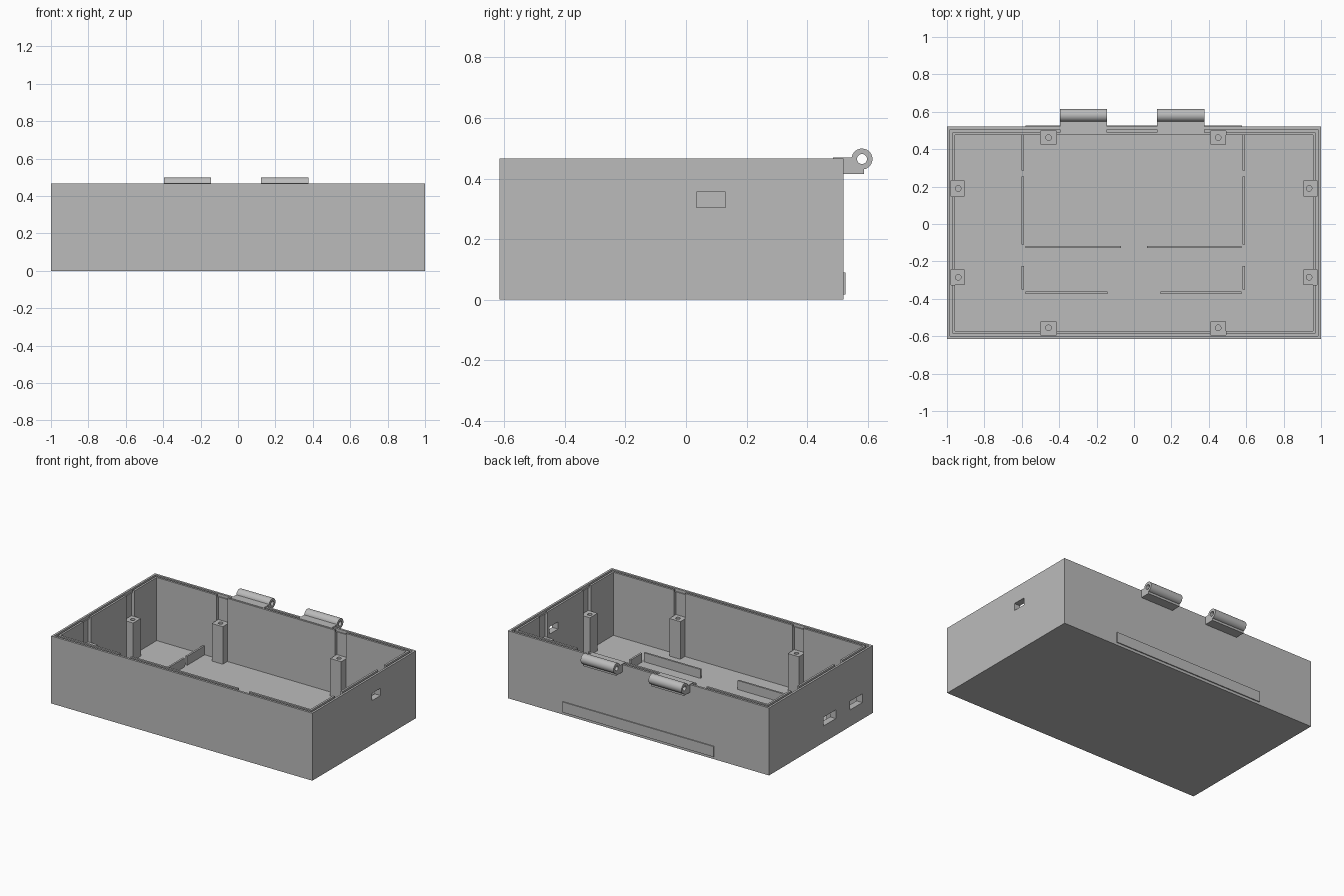
import bpy, bmesh, math
from mathutils import Matrix, Vector

if "Cube" in bpy.data.objects:
    bpy.data.objects.remove(bpy.data.objects["Cube"])

grey = bpy.data.materials.new("plain_grey")
grey.use_nodes = True
colour = (0.5, 0.5, 0.5, 1)
grey.diffuse_color = colour
grey.node_tree.nodes["Principled BSDF"].inputs["Base Color"].default_value = colour

FRONT, BACK, HEIGHT, FLOOR, WALL = -0.615, 0.52, 0.467, 0.03, 0.044
POST_TOP = 0.29


def add_box(bm, x0, x1, y0, y1, z0, z1):
    size = Matrix.Diagonal((x1 - x0, y1 - y0, z1 - z0, 1))
    centre = Vector((x0 + x1, y0 + y1, z0 + z1)) / 2
    bmesh.ops.create_cube(bm, size=1, matrix=Matrix.Translation(centre) @ size)


def finish(name, bm):
    bmesh.ops.recalc_face_normals(bm, faces=bm.faces)
    mesh = bpy.data.meshes.new(name)
    bm.to_mesh(mesh)
    bm.free()
    mesh.materials.append(grey)
    ob = bpy.data.objects.new(name, mesh)
    bpy.context.collection.objects.link(ob)
    return ob


def boxes(name, *dims):
    bm = bmesh.new()
    for d in dims:
        add_box(bm, *d)
    return finish(name, bm)


def bake(ob):
    """Replace the object's data by its evaluated mesh."""
    deps = bpy.context.evaluated_depsgraph_get()
    mesh = bpy.data.meshes.new_from_object(ob.evaluated_get(deps))
    ob.modifiers.clear()
    ob.data = mesh


def cut(ob, cutter):
    mod = ob.modifiers.new("cut", "BOOLEAN")
    mod.operation, mod.solver, mod.object = "DIFFERENCE", "EXACT", cutter
    bake(ob)
    bpy.data.objects.remove(cutter)


# Tray: a wall profile (inset, height) with a groove in the rim, swept around
bm = bmesh.new()
profile = [(0, 0), (0, HEIGHT), (0.015, HEIGHT), (0.015, HEIGHT - 0.02),
           (0.03, HEIGHT - 0.02), (0.03, HEIGHT), (WALL, HEIGHT), (WALL, FLOOR)]
rings = []
for i, z in profile:
    corners = [(i - 1, FRONT + i), (1 - i, FRONT + i), (1 - i, BACK - i), (i - 1, BACK - i)]
    rings.append([bm.verts.new((x, y, z)) for x, y in corners])
for a, b in zip(rings, rings[1:]):
    for k in range(4):
        n = (k + 1) % 4
        bm.faces.new((a[k], a[n], b[n], b[k]))
bm.faces.new(rings[0])
bm.faces.new(rings[-1])
tray = finish("case_tray", bm)

# Screw posts against the walls, with a notch in the wall above each
IN, OUT, HALF = 0.022, 0.094, 0.042
posts, screws = [], []
for y in (0.19, -0.285):
    posts += [(IN - 1, OUT - 1, y - HALF, y + HALF), (1 - OUT, 1 - IN, y - HALF, y + HALF)]
    screws += [(-0.94, y), (0.936, y)]
for x in (-0.457, 0.45):
    posts += [(x - HALF, x + HALF, FRONT + IN, FRONT + OUT),
              (x - HALF, x + HALF, BACK - OUT, BACK - IN)]
    screws += [(x, -0.555), (x, 0.462)]
cut(tray, boxes("notch_cutter", *[p + (POST_TOP - 0.005, 0.6) for p in posts]))
screw_posts = boxes("screw_posts", *[p + (FLOOR - 0.01, POST_TOP) for p in posts])
bm = bmesh.new()
for x, y in screws:
    bmesh.ops.create_cone(bm, cap_ends=True, segments=20, radius1=0.015, radius2=0.015,
                          depth=0.2, matrix=Matrix.Translation((x, y, POST_TOP)))
cut(screw_posts, finish("screw_cutter", bm))

# Connector openings in the side walls
cut(tray, boxes("port_cutter",
                (0.9, 1.1, 0.035, 0.13, 0.305, 0.355),
                (-1.1, -0.9, -0.21, -0.075, 0.115, 0.175),
                (-1.1, -0.9, -0.5, -0.365, 0.115, 0.175)))

# Low dividing ribs on the floor
RIB = 0.013
ribs = []
for x in (-0.595, 0.587):
    for y0, y1 in ((0.285, 0.485), (-0.11, 0.255), (-0.35, -0.225)):
        ribs.append((x - RIB / 2, x + RIB / 2, y0, y1))
for y, inner in ((-0.123, 0.07), (-0.367, 0.143)):
    ribs.append((-0.58, -inner, y - RIB / 2, y + RIB / 2))
    ribs.append((inner, 0.575, y - RIB / 2, y + RIB / 2))
boxes("floor_ribs", *[r + (FLOOR - 0.005, 0.092) for r in ribs])

# Raised strip low on the back
boxes("back_strip", (-0.58, 0.577, BACK - 0.005, BACK + 0.007, 0.018, 0.09))

# Hinge knuckles: arm and barrel outline with a pin hole, extruded sideways
CY, CZ, RADIUS, PIN = 0.581, 0.4645, 0.0345, 0.0165


def arc(radius, start, end, steps):
    angles = [math.radians(start + (end - start) * k / steps) for k in range(steps + 1)]
    return [(CY + radius * math.cos(a), CZ + radius * math.sin(a)) for a in angles]


outline = [(0.485, 0.415), (0.485, 0.47)] + arc(RADIUS, 171, -80, 32) + [(0.587, 0.415)]
for side, x in (("right", -0.27), ("left", 0.25)):
    curve = bpy.data.curves.new("hinge_outline", "CURVE")
    curve.dimensions, curve.fill_mode, curve.extrude = "2D", "BOTH", 0.126
    for points in (outline, arc(PIN, 0, 345, 23)):
        spline = curve.splines.new("POLY")
        spline.points.add(len(points) - 1)
        for p, (u, v) in zip(spline.points, points):
            p.co = (u, v, 0, 1)
        spline.use_cyclic_u = True
    helper = bpy.data.objects.new("hinge_helper", curve)
    bpy.context.collection.objects.link(helper)
    deps = bpy.context.evaluated_depsgraph_get()
    mesh = bpy.data.meshes.new_from_object(helper.evaluated_get(deps))
    bpy.data.objects.remove(helper)
    bm = bmesh.new()
    bm.from_mesh(mesh)
    bmesh.ops.remove_doubles(bm, verts=bm.verts, dist=0.0001)
    turn = Matrix.Rotation(math.pi / 2, 4, "Z") @ Matrix.Rotation(math.pi / 2, 4, "X")
    bm.transform(Matrix.Translation((x, 0, 0)) @ turn)
    knuckle = finish("hinge_knuckle_" + side, bm)
    bpy.ops.object.select_all(action="DESELECT")
    knuckle.select_set(True)
    bpy.context.view_layer.objects.active = knuckle
    bpy.ops.object.shade_smooth_by_angle(angle=math.radians(35))
